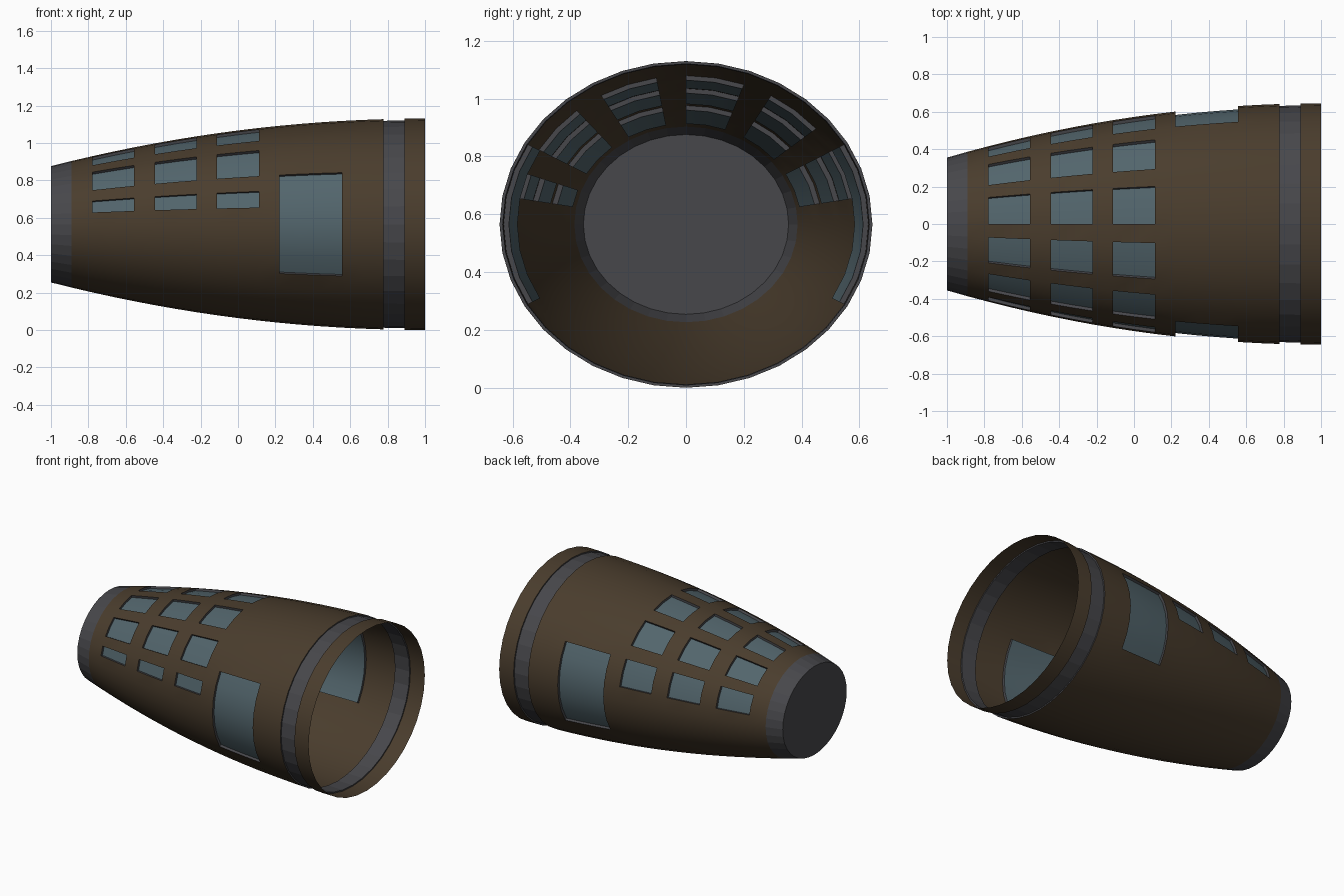
import bpy
from math import sin, cos, radians

if "Cube" in bpy.data.objects:
    bpy.data.objects.remove(bpy.data.objects["Cube"])

SIDES, STEPS = 36, 18          # hull grid: 10 degree facets, 18 stations along x
RY, ASPECT = 0.645, 0.876      # largest half width, height / width


def material(name, rgb):
    m = bpy.data.materials.new(name)
    m.diffuse_color = (*rgb, 1)
    m.use_nodes = True
    m.node_tree.nodes["Principled BSDF"].inputs["Base Color"].default_value = m.diffuse_color
    return m


BROWN = material("brown_paint", (0.068, 0.046, 0.026))
GREY = material("dark_grey", (0.063, 0.063, 0.07))
GLASS = material("blue_glass", (0.085, 0.130, 0.150))


def point(i, j, depth=0.0):
    """Point on the tapering elliptical hull; j counts from the top towards +y."""
    x = -1 + 2 * i / STEPS
    r = RY - 0.29 * ((1 - x) / 2) ** 2 - depth
    a = radians(j * 360 / SIDES)
    return (x, r * sin(a), ASPECT * (RY + r * cos(a)))


def build(name, quads, mats):
    """quads: list of (corner keys, material index, smooth); keys are (i, j, depth)."""
    index, verts, faces = {}, [], []
    for keys, _, _ in quads:
        face = []
        for i, j, d in keys:
            k = (i, j % SIDES, d)
            if k not in index:
                index[k] = len(verts)
                verts.append(point(*k))
            face.append(index[k])
        faces.append(face)
    me = bpy.data.meshes.new(name)
    me.from_pydata(verts, [], faces)
    for m in mats:
        me.materials.append(m)
    for p, (_, mi, smooth) in zip(me.polygons, quads):
        p.material_index, p.use_smooth = mi, smooth
    ob = bpy.data.objects.new(name, me)
    bpy.context.collection.objects.link(ob)
    return ob


def cell(i, j, d=0.0):
    return [(i, j, d), (i + 1, j, d), (i + 1, j + 1, d), (i, j + 1, d)]


taken = set()


def recess(name, i0, i1, j0, j1, depth, mat, smooth=True):
    """Sunken panel with grey side walls; the hull leaves its cells open."""
    quads = []
    for i in range(i0, i1):
        for j in range(j0, j1):
            taken.add((i, j % SIDES))
            quads.append((cell(i, j, depth), 0, smooth))

    def wall(a, b):
        quads.append(([(*a, 0.0), (*b, 0.0), (*b, depth), (*a, depth)], 1, False))

    if depth:
        for j in range(j0, j1):
            wall((i0, j), (i0, j + 1))
            wall((i1, j + 1), (i1, j))
        if j1 - j0 < SIDES:
            for i in range(i0, i1):
                wall((i + 1, j0), (i, j0))
                wall((i, j1), (i + 1, j1))
    return build(name, quads, [mat, GREY])


# windows: three columns, three rows per side (the two sides are staggered)
ROWS = {"front": [(-3, -1), (-6, -4), (-8, -7)], "back": [(0, 2), (3, 5), (6, 8)]}
for side, rows in ROWS.items():
    for r, (j0, j1) in enumerate(rows):
        for c, i0 in enumerate((2, 5, 8)):
            recess(f"{side}_window_{r + 1}_{c + 1}", i0, i0 + 2, j0, j1, 0.018, GLASS)

# large side panels
recess("front_large_window", 11, 14, -12, -6, 0.018, GLASS)
recess("back_large_window", 11, 14, 6, 12, 0.018, GLASS)

# sunken band near the wide end, flush band at the narrow end
recess("rear_band", 16, 17, 0, SIDES, 0.01, GREY, False)
recess("nose_band", 0, 1, 0, SIDES, 0.0, GREY, False)

# end cap at the narrow end
build("nose_cap", [([(0, j, 0.0) for j in range(SIDES)], 0, False)], [GREY])

# hull skin: every remaining cell
build("hull", [(cell(i, j), 0, True) for i in range(STEPS) for j in range(SIDES)
               if (i, j) not in taken], [BROWN])
